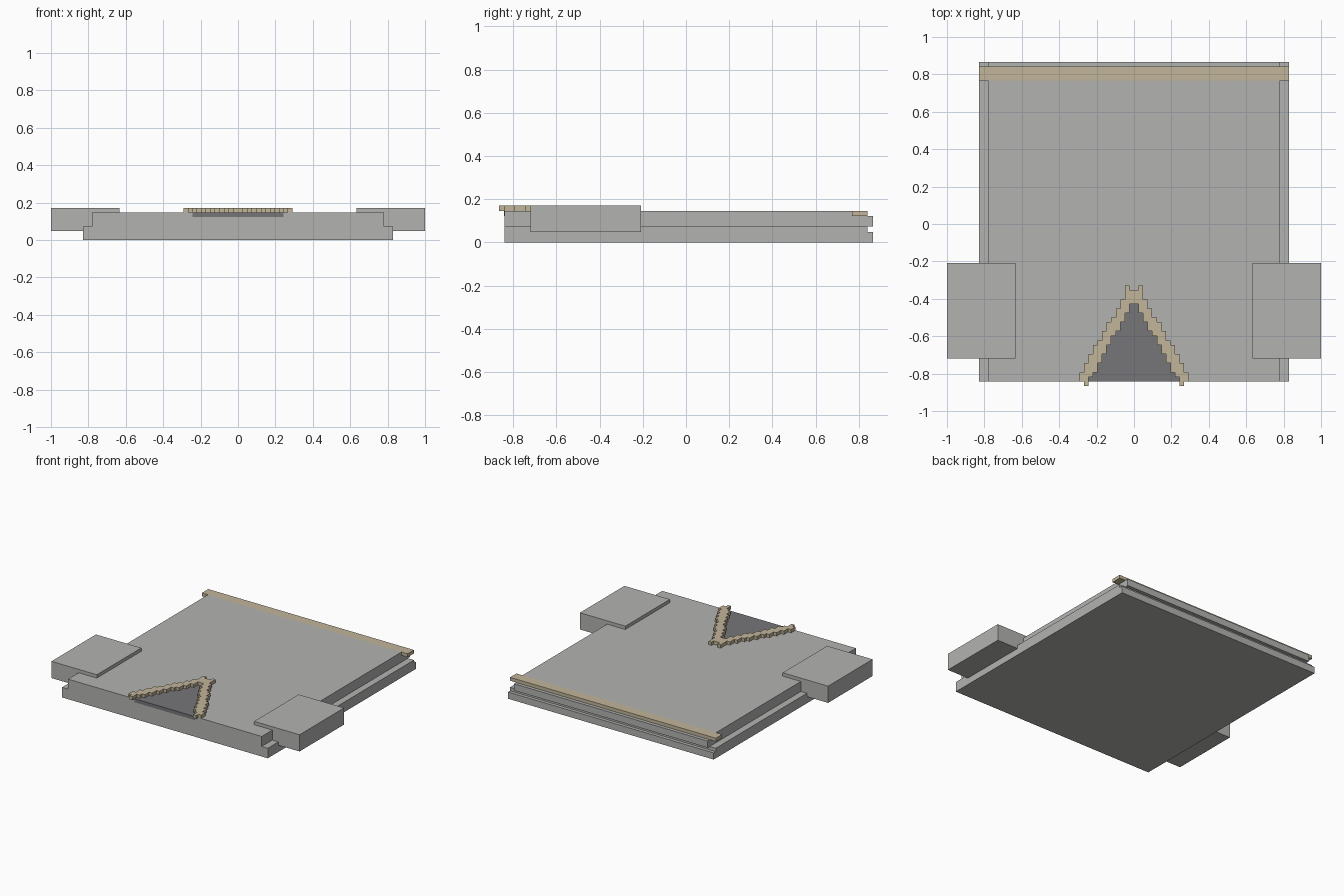
import bpy, bmesh

if "Cube" in bpy.data.objects:
    bpy.data.objects.remove(bpy.data.objects["Cube"])

U = 1 / 41  # one grid unit of the blocky model


def material(name, rgb):
    m = bpy.data.materials.new(name)
    m.diffuse_color = (*rgb, 1)
    m.use_nodes = True
    m.node_tree.nodes["Principled BSDF"].inputs["Base Color"].default_value = m.diffuse_color
    return m


GREY = material("light_grey", (0.45, 0.45, 0.44))
TAN = material("tan", (0.54, 0.46, 0.32))
DARK = material("dark_grey", (0.18, 0.18, 0.195))


def prism(name, profile, axis, lo, hi, mat):
    """Extrude a 2D profile (in grid units) along an axis from lo to hi."""
    place = {"x": lambda a, b, t: (t, a, b),
             "y": lambda a, b, t: (a, t, b),
             "z": lambda a, b, t: (a, b, t)}[axis]
    pts = [p for i, p in enumerate(profile) if p != profile[i - 1]]
    bm = bmesh.new()
    ends = [[bm.verts.new([c * U for c in place(a, b, t)]) for a, b in pts]
            for t in (lo, hi)]
    bm.faces.new(ends[0])
    bm.faces.new(ends[1])
    for i in range(len(pts)):
        bm.faces.new((ends[0][i - 1], ends[0][i], ends[1][i], ends[1][i - 1]))
    bmesh.ops.recalc_face_normals(bm, faces=bm.faces)
    mesh = bpy.data.meshes.new(name)
    bm.to_mesh(mesh)
    bm.free()
    mesh.materials.append(mat)
    ob = bpy.data.objects.new(name, mesh)
    bpy.context.collection.objects.link(ob)
    return ob


def mirrored(half):
    return half + [(-x, y) for x, y in reversed(half)]


# Two-tier slab, grooved across the back edge
prism("lower_slab", [(-34.5, 0), (35.5, 0), (35.5, 2), (34.5, 2), (34.5, 3), (-34.5, 3)],
      "x", -34, 34, GREY)
prism("upper_slab", [(-34.5, 3), (35.5, 3), (35.5, 5), (31.5, 5), (31.5, 6), (-34.5, 6)],
      "x", -32, 32, GREY)

# Tan strip along the back edge
prism("back_strip", [(31.5, 5), (34.5, 5), (34.5, 6), (31.5, 6)], "x", -34, 34, TAN)

# Side blocks that clip over the slab edges
clip = [(41, 2), (41, 7), (26, 7), (26, 6), (32, 6), (32, 3), (34, 3), (34, 2)]
for side, s in (("left", -1), ("right", 1)):
    prism(side + "_block", [(s * x, z) for x, z in clip], "y", -29.5, -8.5, GREY)

# Stepped triangle: half-widths row by row, from the tip to the front edge
outer = [2, 2, 2, 3, 3, 4, 4, 5, 6, 6, 7, 7, 8, 9, 9, 10, 10, 11, 11, 12, 12]
inner = [1, 1, 2, 2, 3, 3, 4, 5, 5, 6, 6, 7, 7, 8, 8, 9, 10]


def steps(widths, top):
    return [(w, top - i - d) for i, w in enumerate(widths) for d in (0, 1)]


outer_edge, inner_edge = steps(outer, -13.5), steps(inner, -17.5)
foot = [(11, -34.5), (11, -35.5), (10, -35.5)]
border = [(1, -14.5), (1, -13.5)] + outer_edge + foot + inner_edge[::-1]
prism("triangle_border", mirrored(border), "z", 6, 7, TAN)

# Dark infill, a hair proud of the slab so it shows on top and front
infill = inner_edge[:-1] + [(10, -34.56)]
prism("triangle_infill", mirrored(infill), "z", 5, 6.06, DARK)
